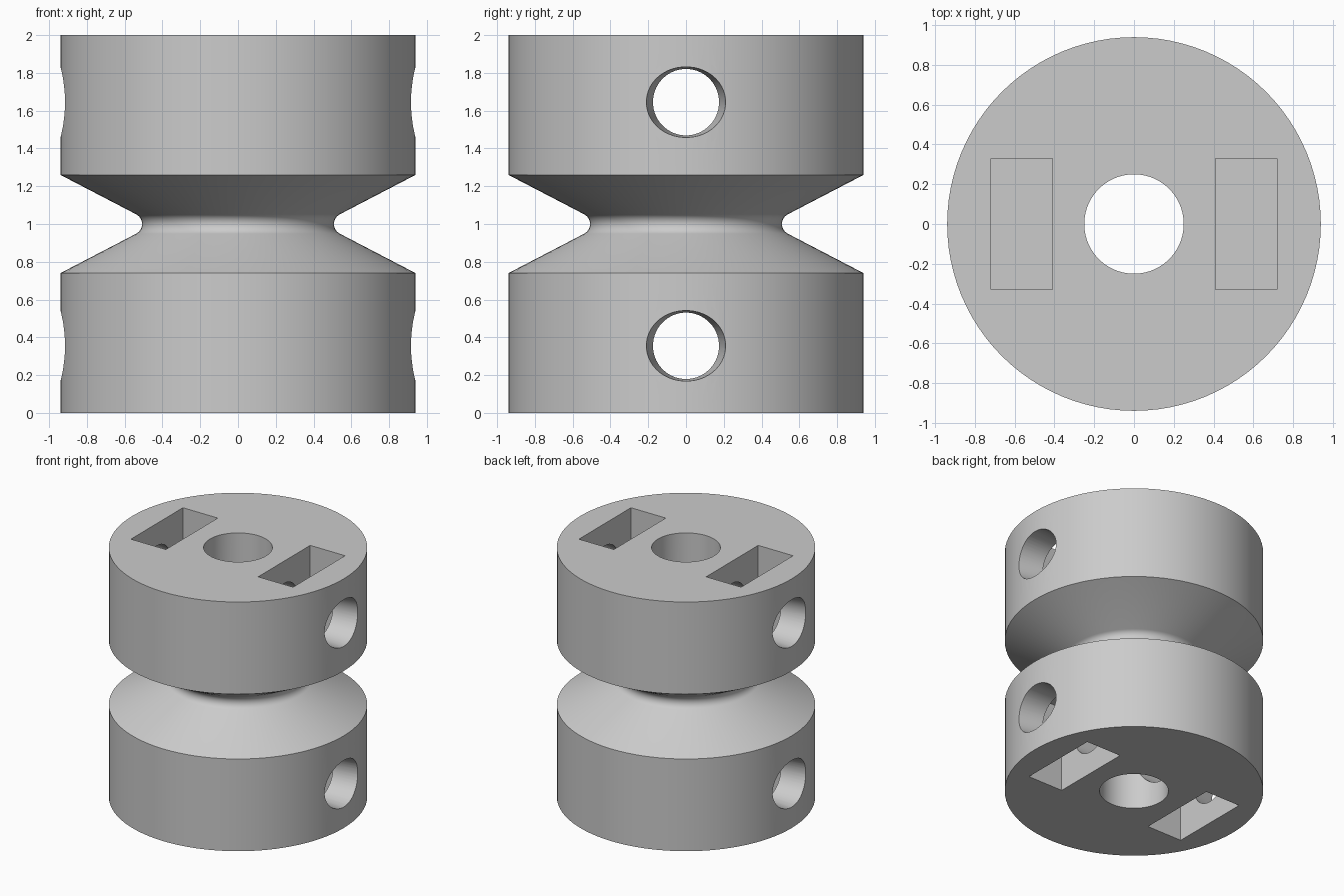
import bpy, bmesh, math

if "Cube" in bpy.data.objects:
    bpy.data.objects.remove(bpy.data.objects["Cube"], do_unlink=True)

RADIUS, BORE, HEIGHT = 0.94, 0.25, 2.0
SEGMENTS = 96
HOLE_Z = 0.355       # cross hole height from each end
POCKET_DEPTH = 0.69

grey = bpy.data.materials.new("plain grey")
grey.use_nodes = True
colour = (0.6, 0.6, 0.6, 1)
grey.diffuse_color = colour
grey.node_tree.nodes["Principled BSDF"].inputs["Base Color"].default_value = colour


def make_object(name, bm):
    bmesh.ops.recalc_face_normals(bm, faces=bm.faces)
    mesh = bpy.data.meshes.new(name)
    bm.to_mesh(mesh)
    bm.free()
    mesh.materials.append(grey)
    obj = bpy.data.objects.new(name, mesh)
    bpy.context.collection.objects.link(obj)
    return obj


def bridge(bm, rings, closed):
    """Skin a list of vertex rings with quads."""
    pairs = list(zip(rings, rings[1:]))
    if closed:
        pairs.append((rings[-1], rings[0]))
    for a, b in pairs:
        n = len(a)
        for i in range(n):
            j = (i + 1) % n
            bm.faces.new((a[i], a[j], b[j], b[i]))


def spool_body():
    # Outer profile with a rounded V groove, closed by the bore wall
    groove, neck = 0.058, 0.508
    half_angle = math.radians(62.3)
    profile = [(BORE, 0), (RADIUS, 0), (RADIUS, 0.74)]
    for i in range(13):
        t = half_angle * (i / 6 - 1)
        profile.append((neck + groove * (1 - math.cos(t)), 1 + groove * math.sin(t)))
    profile += [(RADIUS, 1.26), (RADIUS, HEIGHT), (BORE, HEIGHT)]
    bm = bmesh.new()
    rings = []
    for r, z in profile:
        angles = [2 * math.pi * i / SEGMENTS for i in range(SEGMENTS)]
        rings.append([bm.verts.new((r * math.cos(a), r * math.sin(a), z)) for a in angles])
    bridge(bm, rings, True)
    return make_object("spool_body", bm)


def cross_hole(z):
    # Round passage along x, flaring to wider oval mouths
    bm = bmesh.new()
    rings = []
    for x, ry, rz in ((-0.96, 0.218, 0.188), (-0.72, 0.175, 0.176),
                      (0.72, 0.175, 0.176), (0.96, 0.218, 0.188)):
        angles = [2 * math.pi * (i + 0.5) / 48 for i in range(48)]
        rings.append([bm.verts.new((x, ry * math.cos(a), z + rz * math.sin(a))) for a in angles])
    bridge(bm, rings, False)
    bm.faces.new(rings[0])
    bm.faces.new(rings[-1])
    return make_object("cross_hole_cutter", bm)


def pocket(side, z):
    # Rectangular recess, open at one end of the spool
    bm = bmesh.new()
    bmesh.ops.create_cube(bm, size=1)
    bmesh.ops.scale(bm, verts=bm.verts, vec=(0.31, 0.66, 2 * POCKET_DEPTH))
    bmesh.ops.translate(bm, verts=bm.verts, vec=(side * 0.565, 0, z))
    return make_object("pocket_cutter", bm)


body = spool_body()
cutters = [pocket(side, z) for side in (-1, 1) for z in (0, HEIGHT)]
cutters += [cross_hole(z) for z in (HOLE_Z, HEIGHT - HOLE_Z)]

# Cut the pockets and holes, then drop the cutters
for cutter in cutters:
    cutter.hide_render = True
    mod = body.modifiers.new("cut", "BOOLEAN")
    mod.operation = "DIFFERENCE"
    mod.solver = "EXACT"
    mod.object = cutter
bpy.context.view_layer.update()
graph = bpy.context.evaluated_depsgraph_get()
cut_mesh = bpy.data.meshes.new_from_object(body.evaluated_get(graph))
body.modifiers.clear()
body.data = cut_mesh
for cutter in cutters:
    bpy.data.objects.remove(cutter, do_unlink=True)

# Smooth the round surfaces, keep the rims sharp
bpy.ops.object.select_all(action="DESELECT")
body.select_set(True)
bpy.context.view_layer.objects.active = body
bpy.ops.object.shade_smooth_by_angle(angle=math.radians(20))
